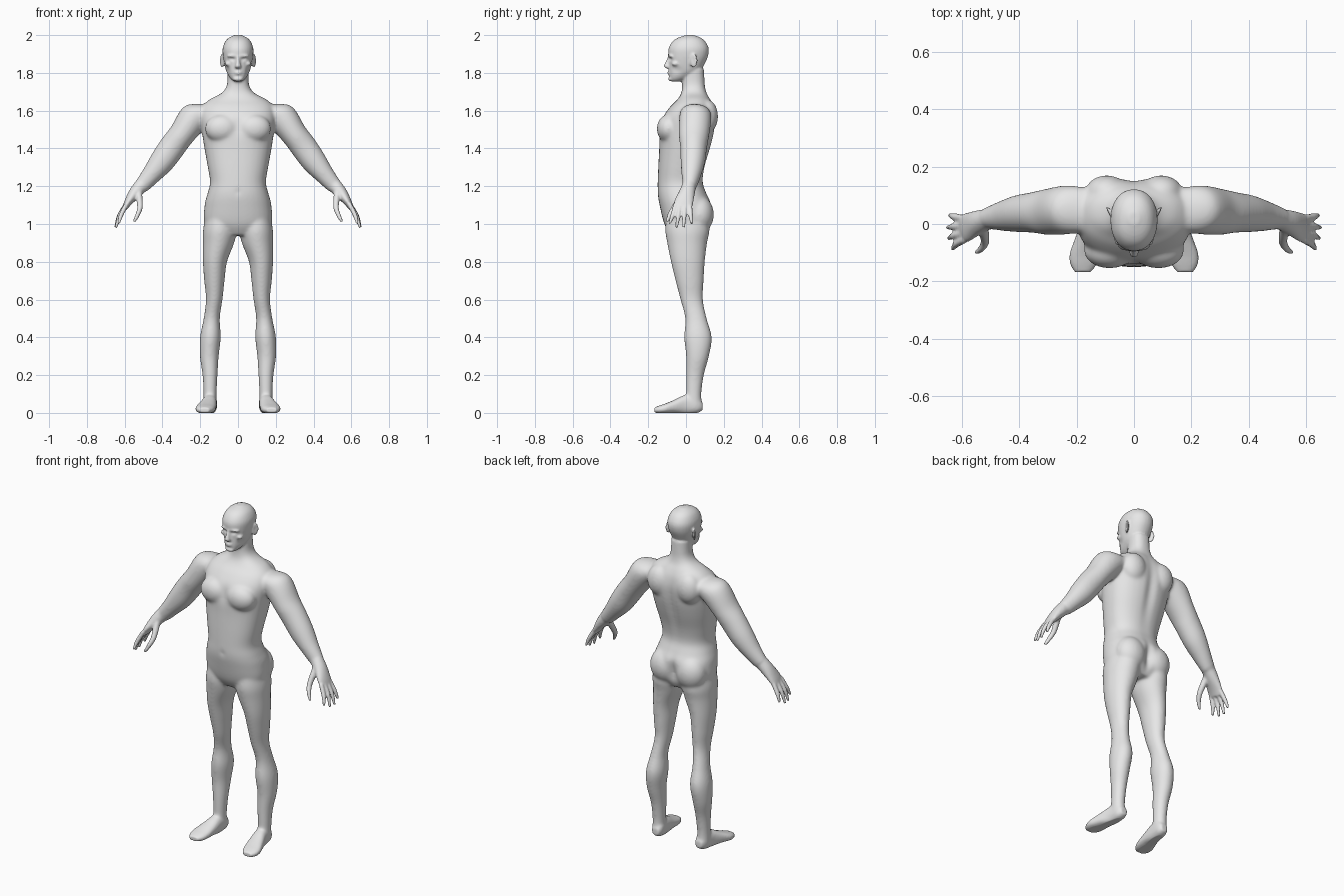
import bpy, bmesh, math
from mathutils import Vector, Matrix

skin = bpy.data.materials.new("light_grey")
skin.diffuse_color = (0.8, 0.8, 0.8, 1)
bm = bmesh.new()
X, Z, FWD = Vector((1, 0, 0)), Vector((0, 0, 1)), Vector((0, -1, 0))


def resample(rows, steps=5):
    """Catmull-Rom through the section rows."""
    out = []
    for i in range(len(rows) - 1):
        a, b, c, d = (rows[max(0, min(len(rows) - 1, i + k))] for k in (-1, 0, 1, 2))
        for s in range(steps):
            t = s / steps
            out.append([0.5 * (2 * q + (r - p) * t + (2 * p - 5 * q + 4 * r - w) * t * t
                               + (3 * q - p - 3 * r + w) * t ** 3)
                        for p, q, r, w in zip(a, b, c, d)])
    return out + [list(rows[-1])]


def loft(rows, axis=None, ref=Vector((0, 1, 0)), n=2.0, sides=32, mirror=True):
    """Skin through sections (x, y, z, radius_u, radius_v)."""
    axis = (axis or Vector(rows[-1][:3]) - Vector(rows[0][:3])).normalized()
    u = ref.cross(axis).normalized()
    v = axis.cross(u)
    for sx in ((1, -1) if mirror else (1,)):
        rings = []
        for x, y, z, ru, rv in resample(rows):
            ring = []
            for k in range(sides):
                a = 2 * math.pi * k / sides
                c, s = math.cos(a), math.sin(a)
                p = Vector((x, y, z)) + u * ru * math.copysign(abs(c) ** (2 / n), c) \
                    + v * rv * math.copysign(abs(s) ** (2 / n), s)
                ring.append(bm.verts.new((p.x * sx, p.y, p.z)))
            rings.append(ring)
        faces = [bm.faces.new(rings[0]), bm.faces.new(rings[-1])]
        for r0, r1 in zip(rings, rings[1:]):
            for k in range(sides):
                j = (k + 1) % sides
                faces.append(bm.faces.new((r0[k], r0[j], r1[j], r1[k])))
        bmesh.ops.recalc_face_normals(bm, faces=faces)


def stack(rows, n=2.0, mirror=True):
    """Horizontal sections (z, centre_x, half_width, y_front, y_back)."""
    loft([(cx, (f + b) / 2, z, w, (b - f) / 2) for z, cx, w, f, b in rows],
         axis=Z, n=n, mirror=mirror)


def blob(pos, radii, tilt=0.0):
    """Ellipsoid muscle or feature, mirrored when off centre."""
    for sx in ((1, -1) if pos[0] else (1,)):
        m = Matrix.Translation((pos[0] * sx, pos[1], pos[2])) \
            @ Matrix.Rotation(tilt * sx, 4, 'Z') @ Matrix.Diagonal((*radii, 1))
        bmesh.ops.create_uvsphere(bm, u_segments=24, v_segments=16, radius=1, matrix=m)


# Torso and neck
stack([(.94, 0, .10, -.08, .09), (1.0, 0, .175, -.115, .125), (1.1, 0, .177, -.14, .135),
       (1.16, 0, .162, -.15, .11), (1.22, 0, .148, -.15, .09), (1.3, 0, .16, -.147, .10),
       (1.4, 0, .178, -.142, .13), (1.48, 0, .19, -.14, .15), (1.56, 0, .20, -.125, .158),
       (1.62, 0, .19, -.085, .148), (1.66, 0, .15, -.045, .13), (1.695, 0, .085, -.025, .11),
       (1.74, 0, .058, -.02, .10), (1.82, 0, .055, -.02, .095)], n=2.3, mirror=False)
blob((.085, -.093, 1.505), (.09, .062, .075))   # chest muscles
blob((.095, .11, 1.57), (.075, .06, .09))       # shoulder blades
blob((.085, .07, 1.05), (.09, .078, .10))       # buttocks

# Legs
stack([(1.05, .095, .075, -.10, .11), (.97, .097, .088, -.11, .125), (.9, .103, .083, -.10, .112),
       (.8, .122, .064, -.08, .10), (.7, .125, .054, -.056, .094), (.6, .126, .044, -.03, .09),
       (.5, .139, .043, -.005, .11), (.4, .146, .055, -.01, .137), (.3, .152, .05, 0, .122),
       (.2, .148, .04, 0, .095), (.1, .148, .035, 0, .082), (.04, .148, .034, 0, .085)])

# Feet
loft([(.143, .088, .035, .02, .02), (.145, .06, .045, .045, .034), (.15, 0, .045, .052, .038),
      (.162, -.06, .034, .036, .047), (.172, -.105, .024, .027, .052),
      (.176, -.14, .018, .021, .046), (.178, -.168, .015, .013, .028)], axis=FWD, ref=X, n=2.4)

# Arms
loft([(.14, .05, 1.60, .05, .07), (.225, .05, 1.57, .08, .085), (.303, .042, 1.468, .07, .08),
      (.35, .04, 1.405, .071, .071), (.403, .036, 1.332, .067, .065),
      (.46, .028, 1.26, .052, .052), (.51, .02, 1.20, .041, .037)])

# Hands, fingers and thumbs
loft([(.50, .02, 1.215, .04, .035), (.545, .005, 1.165, .033, .042),
      (.582, -.012, 1.115, .021, .05), (.602, -.017, 1.08, .013, .046)])
for by, ty, tx, tz in ((.02, .03, .643, 1.0), (-.006, -.012, .65, .98),
                       (-.031, -.05, .646, .98), (-.054, -.088, .632, 1.0)):
    loft([(.59, by, 1.105, .013, .013), ((.6 + tx) / 2 + .004, (by + ty) / 2, 1.045, .012, .012),
          (tx, ty, tz, .007, .007)], sides=12)
loft([(.525, -.015, 1.165, .02, .02), (.518, -.06, 1.09, .016, .017),
      (.53, -.085, 1.05, .013, .013), (.55, -.10, 1.012, .008, .008)], sides=12)

# Head
stack([(1.755, 0, .024, -.083, -.02), (1.768, 0, .038, -.09, .01), (1.785, 0, .05, -.092, .05),
       (1.81, 0, .063, -.091, .078), (1.85, 0, .073, -.09, .10), (1.89, 0, .08, -.094, .117),
       (1.93, 0, .081, -.092, .12), (1.965, 0, .068, -.072, .103), (1.986, 0, .048, -.042, .078),
       (2.0, 0, .018, .0, .04)], n=2.15, mirror=False)
loft([(0, -.084, 1.89, .009, .012), (0, -.092, 1.868, .009, .012), (0, -.099, 1.845, .013, .016),
      (0, -.1, 1.833, .017, .017), (0, -.09, 1.823, .012, .012)], axis=Z, mirror=False)  # nose
blob((.03, -.08, 1.889), (.03, .014, .008), .3)     # brows
blob((.03, -.073, 1.871), (.013, .012, .009))       # eyes
blob((.047, -.052, 1.848), (.022, .025, .014), .5)  # cheekbones
blob((0, -.087, 1.804), (.022, .012, .005))         # upper lip
blob((0, -.085, 1.793), (.019, .013, .005))         # lower lip
blob((0, -.078, 1.768), (.027, .018, .013))         # chin
blob((.084, .04, 1.865), (.007, .024, .038), -.5)   # ears

# Fuse all parts into one skin
mesh = bpy.data.meshes.new("body")
bm.to_mesh(mesh)
bm.free()
body = bpy.data.objects.new("body", mesh)
bpy.context.collection.objects.link(body)


def bake():
    dg = bpy.context.evaluated_depsgraph_get()
    baked = bpy.data.meshes.new_from_object(body.evaluated_get(dg))
    body.modifiers.clear()
    body.data = baked


rem = body.modifiers.new("fuse", 'REMESH')
rem.mode = 'VOXEL'
rem.voxel_size = 0.006
bake()

# Sculpted hollows: centre, reach, push
hollows = [((.03, -.09, 1.873), (.017, .02, .009), (0, .010, 0)),    # eye sockets
           ((0, -.095, 1.783), (.02, .02, .006), (0, .005, 0)),      # under lip
           ((.058, -.05, 1.815), (.02, .03, .02), (-.006, 0, 0)),    # cheeks
           ((.09, .04, 1.868), (.012, .01, .018), (-.004, 0, 0)),    # ear bowls
           ((0, .15, 1.45), (.025, .08, .18), (0, -.014, 0)),        # spine
           ((0, .15, 1.04), (.018, .07, .07), (0, -.03, 0)),         # seat cleft
           ((0, -.15, 1.52), (.016, .06, .06), (0, .008, 0)),        # chest line
           ((0, -.15, 1.17), (.01, .03, .012), (0, .008, 0))]        # navel
soft = body.vertex_groups.new(name="soft")
fine = body.vertex_groups.new(name="fine")
for v in body.data.vertices:
    p = v.co.copy()
    for c, r, push in hollows:
        for sx in ((1, -1) if c[0] else (1,)):
            d = sum(((q - w) / s) ** 2 for q, w, s in zip(p, (c[0] * sx, c[1], c[2]), r))
            if d < 9:
                v.co += Vector((push[0] * sx, push[1], push[2])) * math.exp(-d)
    # broad smoothing on the body, light smoothing on face, hands and feet
    w = min(1, max(0, (1.76 - p.z) / .03)) * min(1, max(0, (.53 - abs(p.x)) / .04)) \
        * min(1, max(0, (p.z - .05) / .06))
    soft.add([v.index], w, 'REPLACE')
    fine.add([v.index], 1, 'REPLACE')
for group, count in (("soft", 30), ("fine", 3)):
    mod = body.modifiers.new(group, 'SMOOTH')
    mod.factor = 0.5
    mod.iterations = count
    mod.vertex_group = group
bake()

# Flat soles
for v in body.data.vertices:
    v.co.z = max(v.co.z, 0.0)
body.vertex_groups.clear()
body.data.materials.clear()
body.data.materials.append(skin)
body.data.polygons.foreach_set("use_smooth", [True] * len(body.data.polygons))
